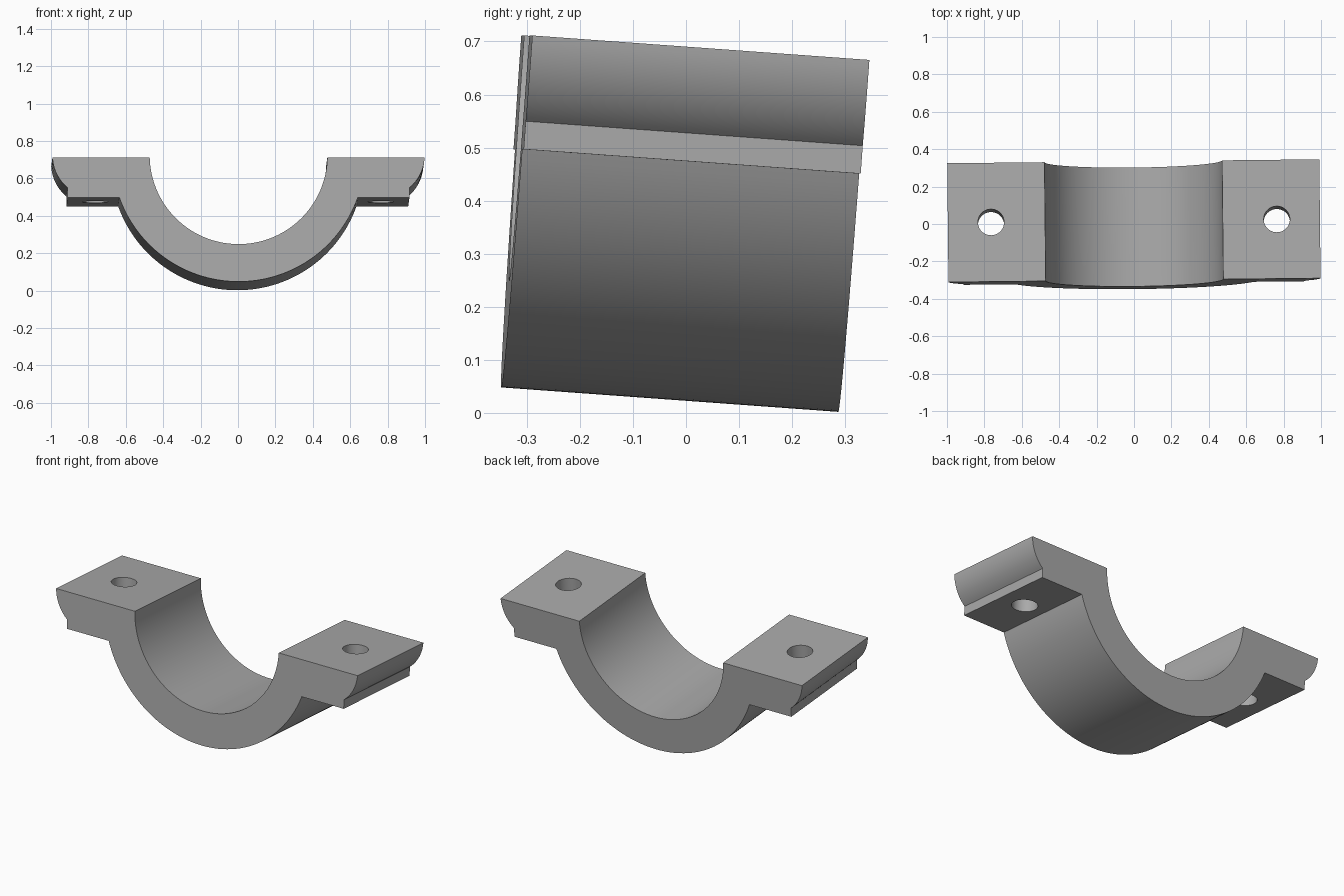
import bpy, bmesh
from math import sin, cos, asin, acos, radians, pi, sqrt

cube = bpy.data.objects.get("Cube")
if cube:
    bpy.data.objects.remove(cube)

DEPTH = 0.637
TOP = 0.665          # flat mating face
AXIS = 0.676         # bore axis sits just above the mating face
INNER, OUTER = 0.475, 0.676
LEDGE, STEP = 0.45, 0.503
LUG_X, LUG_R = 0.77, 0.225
HOLE_X, HOLE_R = 0.764, 0.07

metal = bpy.data.materials.new("grey metal")
metal.use_nodes = True
colour = (0.4, 0.4, 0.4, 1)
metal.diffuse_color = colour
metal.node_tree.nodes["Principled BSDF"].inputs["Base Color"].default_value = colour


def arc(cx, r, z_start, z_end, n):
    """Points on a circle centred at height AXIS, between two heights, +x side."""
    a, b = asin((AXIS - z_start) / r), asin((AXIS - z_end) / r)
    return [(cx + r * cos(a + (b - a) * i / n), AXIS - r * sin(a + (b - a) * i / n))
            for i in range(n + 1)]


# Half outline: bore, rounded lug end, step, ledge, outer shell
bore = arc(0, INNER, AXIS - INNER, TOP, 40)
lug = arc(LUG_X, LUG_R, TOP, STEP, 16)
step_x = lug[-1][0]
shell = arc(0, OUTER, LEDGE, 0, 40)
half = bore + lug + [(step_x, LEDGE)] + shell
outline = half + [(-x, z) for x, z in reversed(half[1:-1])]

# Extrude the outline along the bore
bm = bmesh.new()
face = bm.faces.new([bm.verts.new((x, -DEPTH / 2, z)) for x, z in outline])
back = bmesh.ops.extrude_face_region(bm, geom=[face])["geom"]
bmesh.ops.translate(bm, vec=(0, DEPTH, 0),
                    verts=[v for v in back if isinstance(v, bmesh.types.BMVert)])
bmesh.ops.remove_doubles(bm, verts=bm.verts, dist=1e-5)
bmesh.ops.recalc_face_normals(bm, faces=bm.faces)
mesh = bpy.data.meshes.new("clamp_half")
bm.to_mesh(mesh)
bm.free()
clamp = bpy.data.objects.new("clamp_half", mesh)
bpy.context.collection.objects.link(clamp)
mesh.materials.append(metal)

# Bolt holes through both lugs
for side in (-1, 1):
    bpy.ops.mesh.primitive_cylinder_add(vertices=48, radius=HOLE_R, depth=1,
                                        location=(side * HOLE_X, 0, TOP))
    cutter = bpy.context.object
    cutter.name = "bolt_hole_cutter"
    cutter.hide_render = True
    cutter.data.materials.append(metal)
    cut = clamp.modifiers.new("bolt_hole", 'BOOLEAN')
    cut.operation = 'DIFFERENCE'
    cut.solver = 'EXACT'
    cut.object = cutter
    bpy.context.view_layer.objects.active = clamp
    bpy.ops.object.modifier_apply(modifier=cut.name)
    bpy.data.objects.remove(cutter)

# Smooth curved walls, crisp edges
bpy.ops.object.select_all(action='DESELECT')
clamp.select_set(True)
bpy.context.view_layer.objects.active = clamp
bpy.ops.object.shade_smooth_by_angle(angle=radians(25))

# Slight resting tilt
clamp.rotation_euler = (radians(-4.15), 0, radians(0.6))
clamp.location = (0, -0.0305, 0.025)
